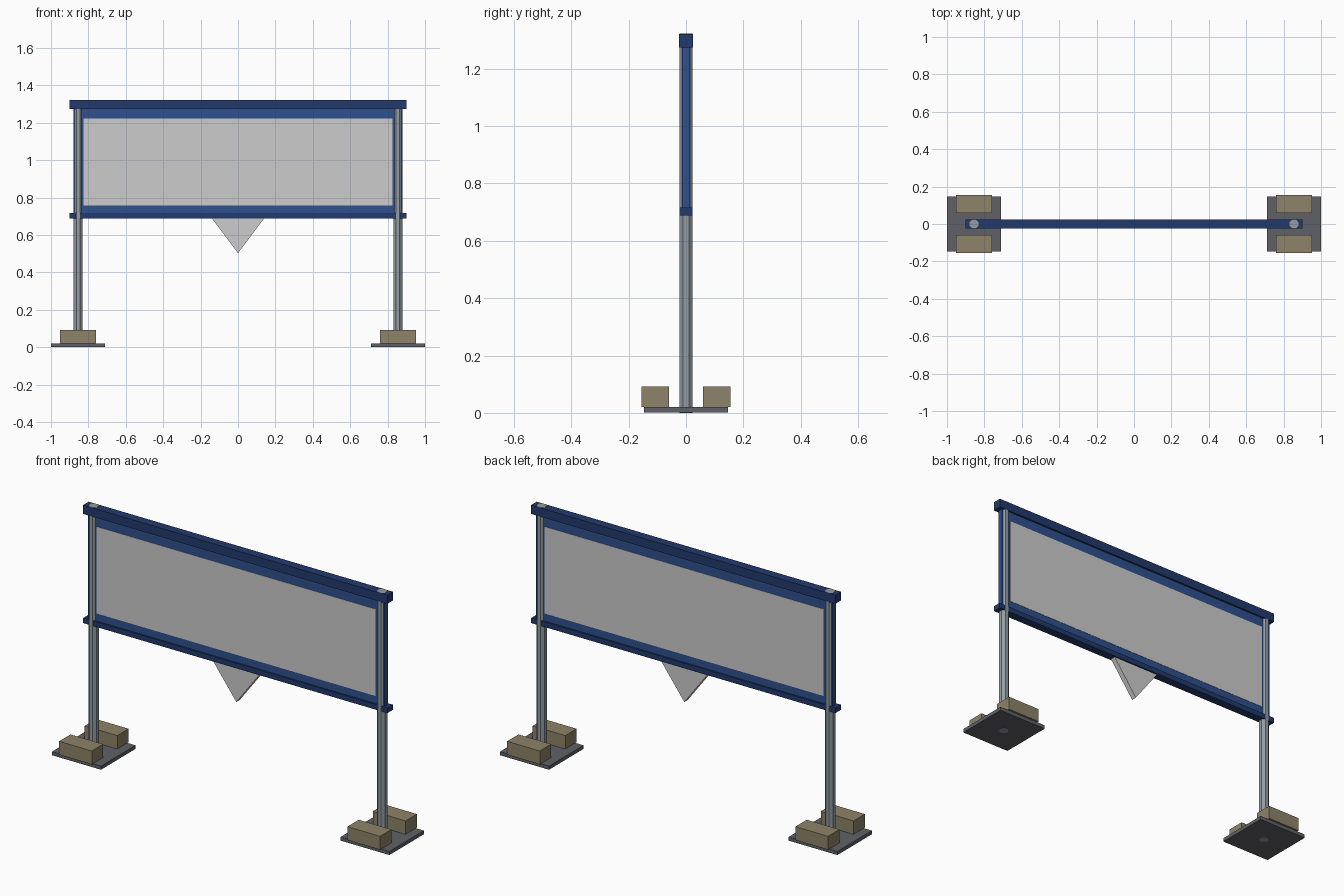
import bpy, bmesh, math

if "Cube" in bpy.data.objects:
    bpy.data.objects.remove(bpy.data.objects["Cube"])


def lin(c):
    c /= 255
    return c / 12.92 if c <= 0.04045 else ((c + 0.055) / 1.055) ** 2.4


def material(name, r, g, b, a=1.0):
    m = bpy.data.materials.new(name)
    m.diffuse_color = (lin(r), lin(g), lin(b), a)
    m.use_nodes = True
    m.node_tree.nodes["Principled BSDF"].inputs["Base Color"].default_value = m.diffuse_color
    return m


NAVY = material("navy rail", 34, 58, 108)
BLUE = material("blue frame", 46, 80, 142)
STEEL = material("steel grey", 148, 157, 163)
PLATE = material("dark grey plate", 95, 97, 105)
TAN = material("tan block", 141, 131, 104)
SHEET = material("translucent grey sheet", 204, 204, 204, 0.8)


def finish(name, bm, mat):
    bmesh.ops.recalc_face_normals(bm, faces=bm.faces)
    me = bpy.data.meshes.new(name)
    bm.to_mesh(me)
    bm.free()
    me.materials.append(mat)
    ob = bpy.data.objects.new(name, me)
    bpy.context.collection.objects.link(ob)
    return ob


def box(name, x, y, z, mat):
    """Box from (min, max) ranges."""
    bm = bmesh.new()
    bmesh.ops.create_cube(bm, size=1)
    for v in bm.verts:
        for i, (lo, hi) in enumerate((x, y, z)):
            v.co[i] = lo if v.co[i] < 0 else hi
    return finish(name, bm, mat)


def prism(name, points, y, mat):
    """Outline in x-z, given thickness from -y to y."""
    bm = bmesh.new()
    face = bm.faces.new([bm.verts.new((px, -y, pz)) for px, pz in points])
    ext = bmesh.ops.extrude_face_region(bm, geom=[face])
    for v in ext["geom"]:
        if isinstance(v, bmesh.types.BMVert):
            v.co.y = y
    return finish(name, bm, mat)


# Rails
box("top_rail", (-0.902, 0.902), (-0.024, 0.024), (1.274, 1.321), NAVY)
box("bottom_rail", (-0.902, 0.902), (-0.0225, 0.0225), (0.688, 0.716), NAVY)

# Frame bars around the sheet
FY = (-0.0145, 0.0145)
box("frame_top", (-0.88, 0.88), FY, (1.222, 1.274), BLUE)
box("frame_bottom", (-0.88, 0.88), FY, (0.716, 0.757), BLUE)

# Translucent sheet and hanging pennant
box("display_sheet", (-0.827, 0.827), (-0.016, 0.016), (0.757, 1.222), SHEET)
prism("pennant", [(-0.139, 0.688), (0.139, 0.688), (0, 0.503)], 0.0145, SHEET)

for side, s in (("left", -1), ("right", 1)):
    cx = 0.855 * s
    # Frame stile
    box(f"frame_{side}", tuple(sorted((0.827 * s, 0.88 * s))), FY, (0.757, 1.222), BLUE)

    # Eight-sided pole running through plate and rails
    bm = bmesh.new()
    bmesh.ops.create_cone(bm, cap_ends=True, segments=8, radius1=0.0254,
                          radius2=0.0254, depth=1.322)
    turn = 0 if any(abs(v.co.x - 0.0235) < 0.001 for v in bm.verts) else math.pi / 8
    for v in bm.verts:
        x, y = v.co.x, v.co.y
        v.co.x = cx + x * math.cos(turn) - y * math.sin(turn)
        v.co.y = x * math.sin(turn) + y * math.cos(turn)
        v.co.z += 0.661
    finish(f"{side}_pole", bm, STEEL)

    # Foot plate with two ballast blocks
    box(f"{side}_foot_plate", (cx - 0.145, cx + 0.145), (-0.146, 0.146), (0.0005, 0.02), PLATE)
    for end, t in (("front", -1), ("back", 1)):
        box(f"{side}_{end}_ballast_block", (cx - 0.097, cx + 0.097),
            tuple(sorted((0.06 * t, 0.156 * t))), (0.02, 0.092), TAN)
